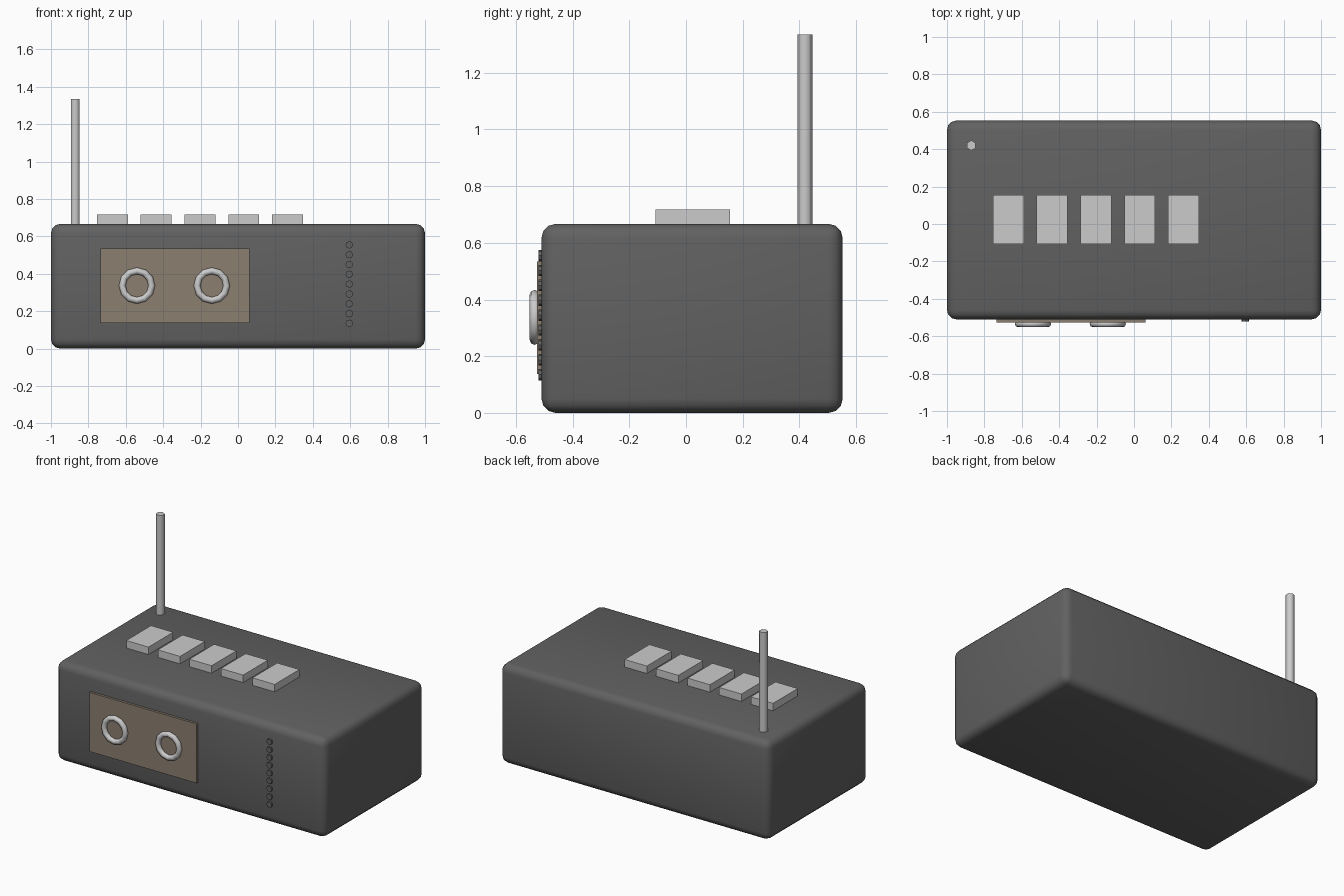
import bpy
import math

if "Cube" in bpy.data.objects:
    bpy.data.objects.remove(bpy.data.objects["Cube"], do_unlink=True)


def material(name, rgb):
    m = bpy.data.materials.new(name)
    m.use_nodes = True
    m.diffuse_color = (*rgb, 1)
    m.node_tree.nodes["Principled BSDF"].inputs["Base Color"].default_value = (*rgb, 1)
    return m


charcoal = material("charcoal", (0.12, 0.12, 0.12))
light_grey = material("light grey", (0.6, 0.6, 0.6))
brown = material("brown panel", (0.26, 0.21, 0.16))


def finish(name, mat):
    ob = bpy.context.object
    ob.name = name
    ob.data.materials.append(mat)
    return ob


def box(name, lo, hi, mat):
    centre = [(a + b) / 2 for a, b in zip(lo, hi)]
    bpy.ops.mesh.primitive_cube_add(size=1, location=centre)
    ob = finish(name, mat)
    ob.scale = [b - a for a, b in zip(lo, hi)]
    bpy.ops.object.transform_apply(location=False, rotation=False, scale=True)
    return ob


# Rounded case, smooth all over
case = box("case", (-1, -0.51, 0), (1, 0.553, 0.667), charcoal)
bevel = case.modifiers.new("rounded edges", "BEVEL")
bevel.width = 0.05
bevel.segments = 3
bpy.ops.object.shade_smooth()

# Row of push buttons on top
for i in range(5):
    x = -0.754 + i * 0.234
    box(f"button_{i + 1}", (x, -0.107, 0.63), (x + 0.165, 0.155, 0.717), light_grey)

# Cassette panel with two reel rings
box("cassette_panel", (-0.735, -0.526, 0.138), (0.062, -0.49, 0.535), brown)
for side, x in (("right", -0.54), ("left", -0.14)):
    bpy.ops.mesh.primitive_torus_add(
        location=(x, -0.534, 0.337), rotation=(math.pi / 2, 0, 0),
        major_segments=12, minor_segments=8, major_radius=0.079, minor_radius=0.018)
    finish(f"reel_ring_{side}", light_grey)
    bpy.ops.object.shade_smooth()

# Column of small speaker studs
for i in range(9):
    bpy.ops.mesh.primitive_cylinder_add(
        vertices=8, radius=0.02, depth=0.03,
        location=(0.595, -0.506, 0.135 + i * 0.0525), rotation=(math.pi / 2, 0, 0))
    finish(f"speaker_stud_{i + 1}", charcoal)

# Aerial at the back right corner
bpy.ops.mesh.primitive_cylinder_add(
    vertices=6, radius=0.027, depth=0.735, location=(-0.87, 0.42, 0.9675))
finish("aerial", light_grey)
bpy.ops.object.shade_smooth_by_angle(angle=math.radians(65))
